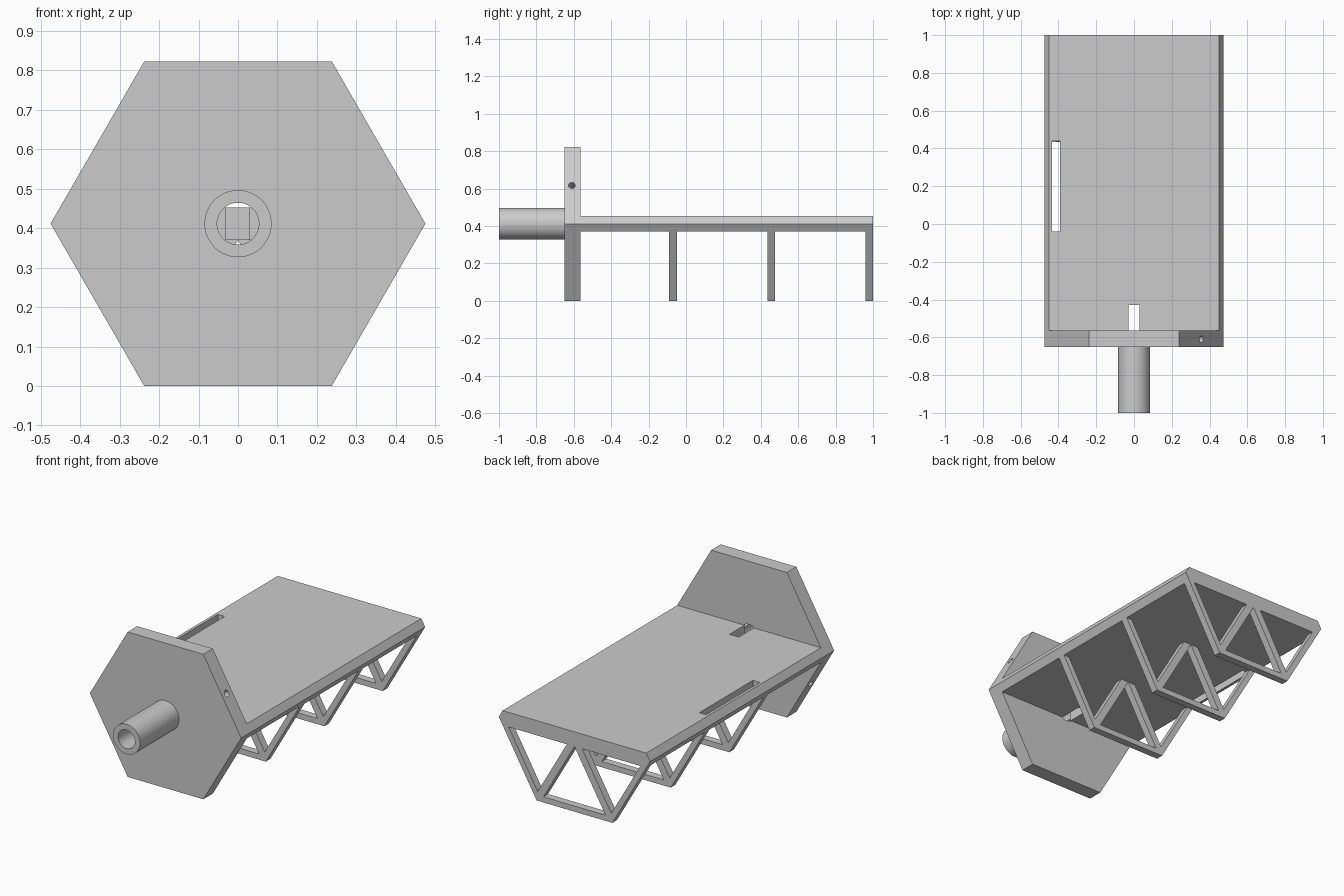
import bpy, bmesh, math
from math import sqrt, pi, cos, sin

if "Cube" in bpy.data.objects:
    bpy.data.objects.remove(bpy.data.objects["Cube"])

R = 0.475                 # hexagon corner radius
A = R * sqrt(3) / 2       # hexagon apothem, also centre height
T = 0.0415                # half deck thickness
RIM, STRUT = 0.032, 0.0415  # truss rim width and diagonal width


def circle(r, n=64):
    return [(r * cos(2 * pi * i / n), r * sin(2 * pi * i / n)) for i in range(n)]


def prism(name, profile, y0, y1, open_middle=False):
    """Extrude an (x, height above hexagon centre) profile along y."""
    bm = bmesh.new()
    a = [bm.verts.new((x, y0, z + A)) for x, z in profile]
    b = [bm.verts.new((x, y1, z + A)) for x, z in profile]
    bm.faces.new(a)
    bm.faces.new(b[::-1])
    n = len(profile)
    for i in range(n):
        j = (i + 1) % n
        if open_middle and profile[i][0] == profile[j][0] == 0:
            continue
        bm.faces.new((a[i], b[i], b[j], a[j]))
    bmesh.ops.recalc_face_normals(bm, faces=bm.faces)
    me = bpy.data.meshes.new(name)
    bm.to_mesh(me)
    bm.free()
    ob = bpy.data.objects.new(name, me)
    bpy.context.collection.objects.link(ob)
    return ob


def activate(ob):
    bpy.ops.object.select_all(action='DESELECT')
    bpy.context.view_layer.objects.active = ob
    ob.select_set(True)


def cut(ob, cutter):
    mod = ob.modifiers.new("cut", 'BOOLEAN')
    mod.operation, mod.solver, mod.object = 'DIFFERENCE', 'EXACT', cutter
    activate(ob)
    bpy.ops.object.modifier_apply(modifier=mod.name)
    bpy.data.objects.remove(cutter, do_unlink=True)


def smooth(ob):
    activate(ob)
    bpy.ops.object.shade_smooth_by_angle(angle=math.radians(30))


# Hexagonal end plate with centre bore and a pin hole across its flats
plate = prism("end_plate", circle(R, 6), -0.65, -0.565)
cut(plate, prism("bore_cutter", circle(0.053), -0.7, -0.5))
bpy.ops.mesh.primitive_cylinder_add(vertices=32, radius=0.018, depth=1.2,
                                    location=(0, -0.61, A), rotation=(0, pi / 3, 0))
cut(plate, bpy.context.object)
smooth(plate)

# Hollow shaft at the front
shaft = prism("hollow_shaft", circle(0.085), -1, -0.65)
cut(shaft, prism("bore_cutter", circle(0.053), -1.1, -0.6))
smooth(shaft)

# Deck: the middle band of the hexagon, with two slots
e = R - T / sqrt(3)
deck = prism("deck", [(R, 0), (e, T), (-e, T), (-R, 0), (-e, -T), (e, -T)], -0.565, 1)
for x0, x1, y0, y1 in ((-0.03, 0.028, -0.6, -0.43), (-0.435, -0.392, -0.04, 0.44)):
    cut(deck, prism("slot_cutter", [(x0, -0.1), (x1, -0.1), (x1, 0.1), (x0, 0.1)], y0, y1))

# Truss legs: right half profile, mirrored across the middle
hr, hd = RIM * 2 / sqrt(3), STRUT / sqrt(3)
tip = -(R - hr - hd) * sqrt(3) / 2
low = -A + RIM
half = [(0, -A), (R / 2, -A), (e, -T), (e - hr, -T), (hd - tip / sqrt(3), tip),
        (hd + T / sqrt(3), -T), (0, -T), (-low / sqrt(3) - hd, low), (0, low)]
for i, name in enumerate(("front_truss", "middle_truss", "rear_truss")):
    y = -0.09 + 0.525 * i
    truss = prism(name, half, y, min(y + 0.0415, 1), open_middle=True)
    truss.modifiers.new("mirror", 'MIRROR')
    if i == 2:
        for v in truss.data.vertices:
            v.co.y = 1 if v.co.y > 0.98 else 0.9585
